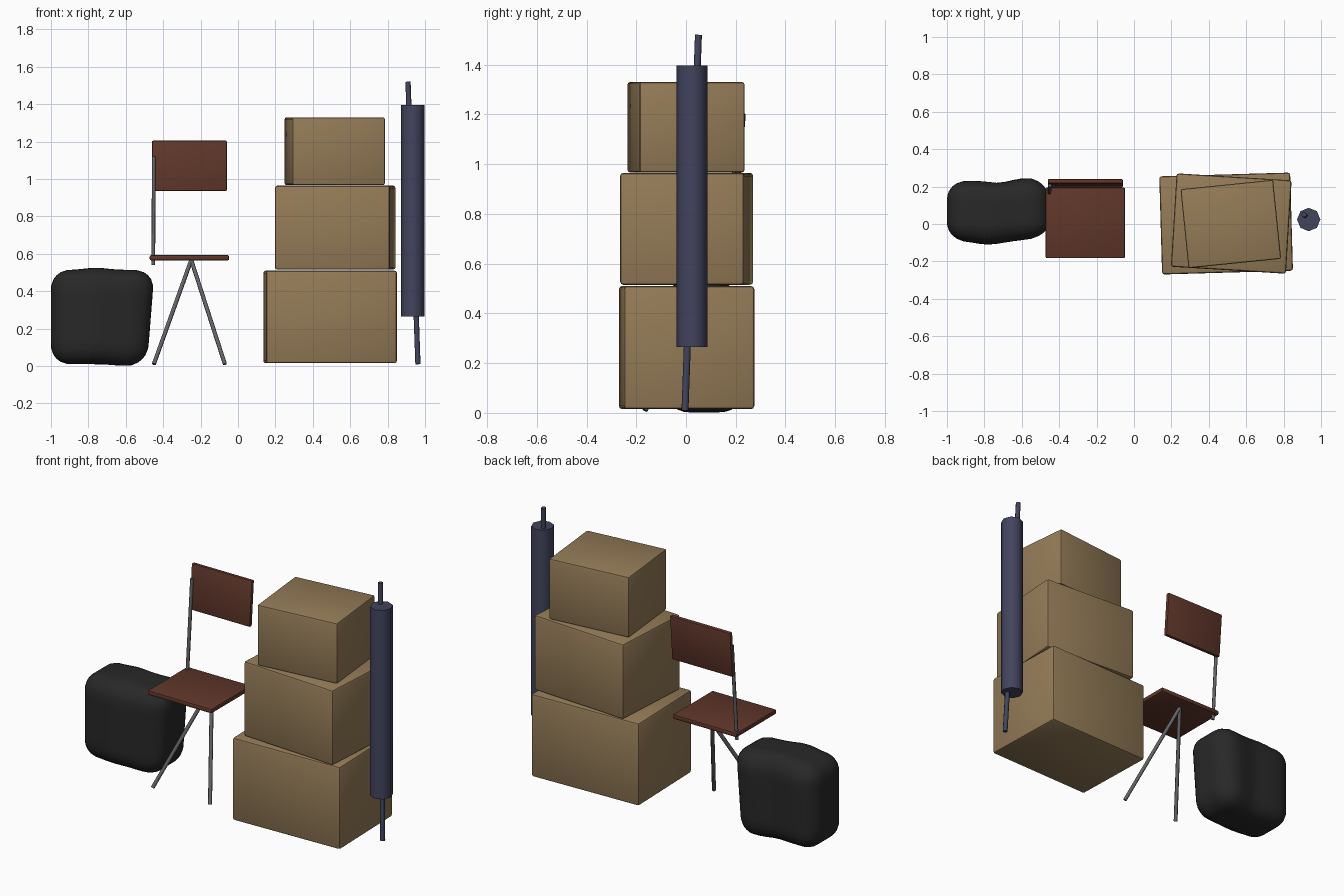
import bpy, bmesh, math
from mathutils import Vector

if "Cube" in bpy.data.objects:
    bpy.data.objects.remove(bpy.data.objects["Cube"])


def material(name, rgb):
    m = bpy.data.materials.new(name)
    m.diffuse_color = (*rgb, 1)
    m.use_nodes = True
    m.node_tree.nodes["Principled BSDF"].inputs["Base Color"].default_value = m.diffuse_color
    return m


CARD = material("cardboard tan", (0.295, 0.198, 0.095))
WOOD = material("red brown wood", (0.115, 0.037, 0.023))
METAL = material("grey metal", (0.125, 0.125, 0.135))
BLACK = material("black plastic", (0.021, 0.021, 0.021))
BLUE = material("slate blue fabric", (0.055, 0.058, 0.11))


def add_object(name, bm, mat, angle=30):
    me = bpy.data.meshes.new(name)
    bm.to_mesh(me)
    bm.free()
    me.materials.append(mat)
    ob = bpy.data.objects.new(name, me)
    bpy.context.collection.objects.link(ob)
    bpy.ops.object.select_all(action='DESELECT')
    ob.select_set(True)
    bpy.context.view_layer.objects.active = ob
    bpy.ops.object.shade_smooth_by_angle(angle=math.radians(angle))
    return ob


def box(name, centre, size, mat, bevel, rot=(0, 0, 0)):
    bm = bmesh.new()
    bmesh.ops.create_cube(bm, size=1)
    bmesh.ops.scale(bm, vec=size, verts=bm.verts)
    bmesh.ops.bevel(bm, geom=bm.edges[:], offset=bevel, segments=2,
                    profile=0.5, affect='EDGES')
    ob = add_object(name, bm, mat)
    ob.location = centre
    ob.rotation_euler = [math.radians(a) for a in rot]
    return ob


def rod(name, a, b, radius, mat, sides=8):
    a, b = Vector(a), Vector(b)
    bm = bmesh.new()
    bmesh.ops.create_cone(bm, cap_ends=True, segments=sides, radius1=radius,
                          radius2=radius, depth=(b - a).length)
    ob = add_object(name, bm, mat, 50)
    ob.location = (a + b) / 2
    ob.rotation_euler = (b - a).to_track_quat('Z', 'Y').to_euler()
    return ob


# Stack of three cardboard boxes, each turned a little
box("bottom_box", (0.4925, 0.0025, 0.2625), (0.70, 0.525, 0.495), CARD, 0.013, (0, 0, 1.65))
box("middle_box", (0.52, 0.0025, 0.74), (0.616, 0.50, 0.45), CARD, 0.013, (0, 0, -3.5))
box("top_box", (0.5175, 0, 1.1485), (0.4975, 0.424, 0.363), CARD, 0.01, (0, 0, 5.8))

# Rolled umbrella-like bundle with a tilted pole through it
rod("rolled_fabric", (0.934, 0.024, 0.265), (0.934, 0.024, 1.397), 0.0625, BLUE)
rod("pole", (0.962, -0.004, 0.01), (0.909, 0.05, 1.52), 0.014, BLUE)

# Broken chair: seat, leaning backrest, single post and two splayed legs
box("seat", (-0.26, 0.006, 0.579), (0.425, 0.378, 0.028), WOOD, 0.008)
box("backrest", (-0.26, 0.218, 1.07), (0.40, 0.024, 0.27), WOOD, 0.006, (-4.5, 0, 0))
rod("back_post", (-0.453, 0.165, 0.54), (-0.45, 0.207, 1.12), 0.01, METAL)
for side, x in (("left", -0.45), ("right", -0.07)):
    rod(side + "_leg", (x, -0.165, 0.01), (-0.25, 0.11, 0.567), 0.011, METAL)

# Stuffed bag: rounded box, bulged and leaning at its right end
half, r = Vector((0.265, 0.16, 0.252)), 0.1
bm = bmesh.new()
bmesh.ops.create_cube(bm, size=2)
bmesh.ops.subdivide_edges(bm, edges=bm.edges[:], cuts=11, use_grid_fill=True)


def bump(x, at, width):
    return math.exp(-((x - at) / width) ** 2)


for v in bm.verts:
    p = Vector([c * h for c, h in zip(v.co, half)])
    core = Vector([max(-h + r, min(h - r, c)) for c, h in zip(p, half)])
    p = core + (p - core).normalized() * r
    x, y, z = p.x - 0.735, p.y + 0.07, p.z + 0.262
    fy, fz = p.y / half.y, p.z / half.z
    if fy < 0:
        y += fy * (0.02 * bump(x, -0.78, 0.1) - 0.015 * bump(x, -0.5, 0.1))
    else:
        y += fy * (0.015 * bump(x, -0.57, 0.08) - 0.01 * bump(x, -0.73, 0.06))
    if fz > 0:
        z += fz * 0.012 * bump(x, -0.76, 0.08)
    else:
        z += fz * 0.008 * bump(x, -0.6, 0.09)
    x += (0.02 * fz + 0.004) * max(0, p.x / half.x)
    v.co = (x, y, z)
add_object("stuffed_bag", bm, BLACK, 60)
